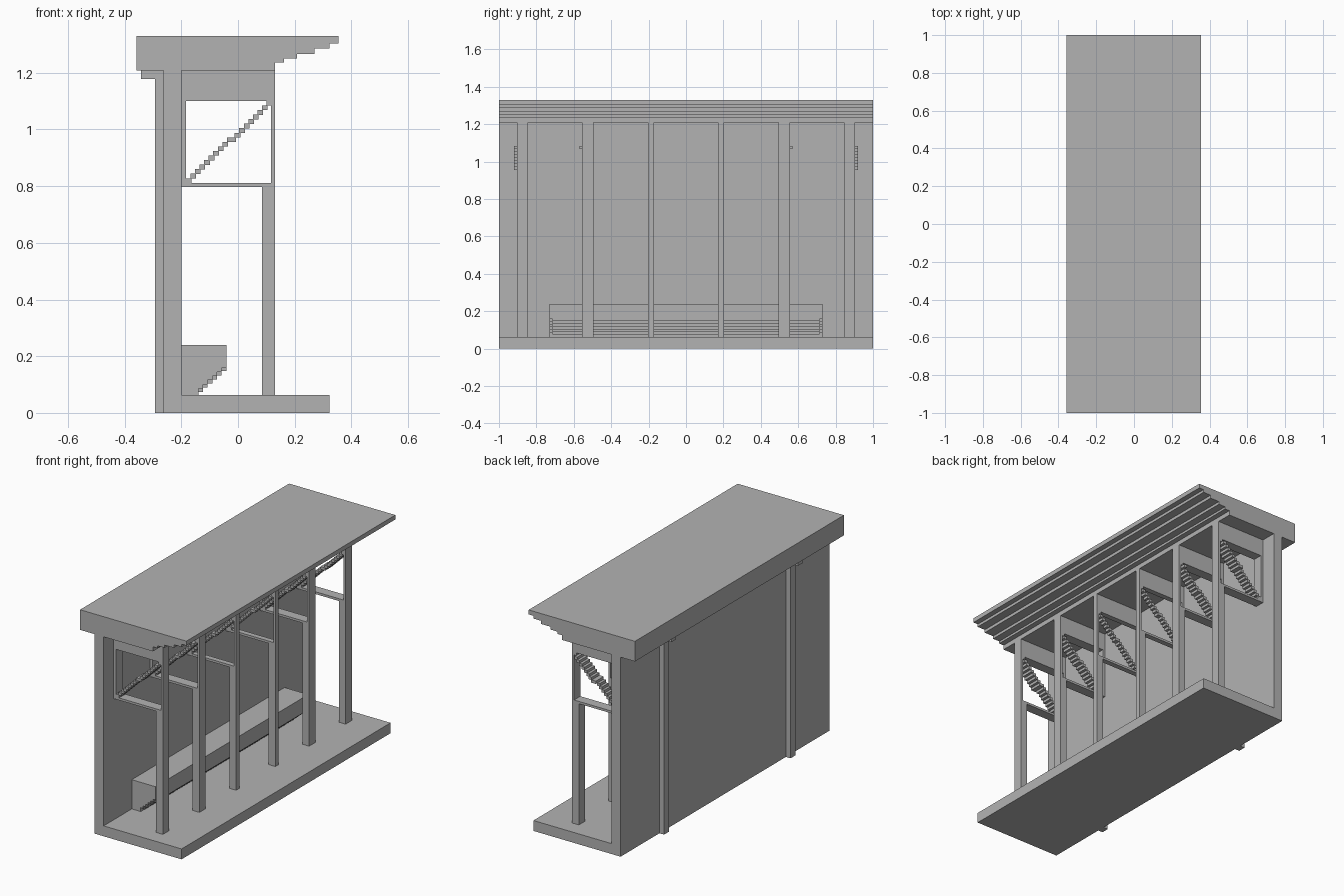
import bpy
import bmesh

if "Cube" in bpy.data.objects:
    bpy.data.objects.remove(bpy.data.objects["Cube"], do_unlink=True)

grey = bpy.data.materials.new("plain grey")
grey.use_nodes = True
colour = (0.45, 0.45, 0.45, 1)
grey.diffuse_color = colour
grey.node_tree.nodes["Principled BSDF"].inputs["Base Color"].default_value = colour


def finish(name, bm):
    bmesh.ops.recalc_face_normals(bm, faces=bm.faces)
    mesh = bpy.data.meshes.new(name)
    bm.to_mesh(mesh)
    bm.free()
    mesh.materials.append(grey)
    obj = bpy.data.objects.new(name, mesh)
    bpy.context.collection.objects.link(obj)
    return obj


def add_prism(bm, outline, y0, y1):
    """Extrude an x-z outline along y."""
    face = bm.faces.new([bm.verts.new((x, y0, z)) for x, z in outline])
    moved = bmesh.ops.extrude_face_region(bm, geom=[face])["geom"]
    verts = [v for v in moved if isinstance(v, bmesh.types.BMVert)]
    bmesh.ops.translate(bm, verts=verts, vec=(0, y1 - y0, 0))


def add_box(bm, x0, x1, y0, y1, z0, z1):
    add_prism(bm, [(x0, z0), (x1, z0), (x1, z1), (x0, z1)], y0, y1)


def box(name, *dims):
    bm = bmesh.new()
    add_box(bm, *dims)
    return finish(name, bm)


def prism(name, outline, y0, y1):
    bm = bmesh.new()
    add_prism(bm, outline, y0, y1)
    return finish(name, bm)


WALL_X, POST_X = -0.2, 0.13
FLOOR_Z, ROOF_Z, TOP_Z = 0.063, 1.208, 1.33

# Floor slab and back wall
box("floor", WALL_X, 0.322, -1, 1, 0, FLOOR_Z)
box("back_wall", -0.262, WALL_X, -1, 1, 0, ROOF_Z)

# Roof with a stepped front overhang
roof = [(-0.358, ROOF_Z), (POST_X, ROOF_Z)]
low = ROOF_Z
x = POST_X
for nx, nz in [(0.162, 1.236), (0.208, 1.25), (0.27, 1.267), (0.322, 1.286), (0.354, 1.303)]:
    roof += [(x, nz), (nx, nz)]
    x = nx
roof += [(x, TOP_Z), (-0.358, TOP_Z)]
prism("roof", roof, -1, 1)

# Rear posts with brackets under the eaves
for side, s in (("left", 1), ("right", -1)):
    y = s * 0.605
    box("rear_post_" + side, -0.293, -0.262, y - 0.023, y + 0.023, 0, ROOF_Z)
    box("rear_bracket_" + side, -0.342, -0.293, y - 0.023, y + 0.023, 1.178, ROOF_Z)


# Bench with a stepped underside
def bench_outline(lift):
    pts = [(WALL_X, 0.24), (-0.041, 0.24)]
    steps = 6
    for i in range(steps):
        px = -0.041 - i * 0.0165
        z = 0.147 + lift - i * 0.0145
        pts += [(px, z), (px - 0.0165, z)]
    return pts + [(pts[-1][0], FLOOR_Z), (WALL_X, FLOOR_Z)]


prism("bench", bench_outline(0), -0.715, 0.715)
for side, s in (("left", 1), ("right", -1)):
    prism("bench_end_" + side, bench_outline(0.012), s * 0.715, s * 0.731)

# Six frames: front post, open square panel and stepped diagonal brace
IN_X0, IN_X1, IN_Z0, IN_Z1 = -0.184, 0.117, 0.811, 1.1
STEPS = 18
frames = [(s * c, w, s, kind) for s in (-1, 1)
          for c, w, kind in ((0.874, 0.03, 0), (0.525, 0.03, 1), (0.188, 0.016, 2))]
for n, (yc, half, s, kind) in enumerate(frames):
    y0, y1 = yc - half, yc + half
    box(f"front_post_{n}", 0.085, POST_X, y0, y1, FLOOR_Z, 0.797)

    bm = bmesh.new()
    add_box(bm, WALL_X, POST_X, y0, y1, IN_Z1, ROOF_Z)
    add_box(bm, WALL_X, POST_X, y0, y1, 0.797, IN_Z0)
    add_box(bm, WALL_X, IN_X0, y0, y1, IN_Z0, IN_Z1)
    add_box(bm, IN_X1, POST_X, y0, y1, IN_Z0, IN_Z1)
    finish(f"panel_frame_{n}", bm)

    bm = bmesh.new()
    dx = (IN_X1 - IN_X0) / (STEPS + 0.7)
    dz = (IN_Z1 - IN_Z0) / STEPS
    for i in range(STEPS):
        bx = IN_X0 + i * dx + (0.7 * dx if i > 9 else 0)
        width = dx * (1.95 if i == 9 else 1.25)
        z = IN_Z0 + i * dz
        # Upper steps stand slightly proud of the outer face
        proud = 0.015 if (kind == 0 and 9 <= i < 17) or (kind == 1 and i == 16) else 0
        a, b = (y0, y1 + proud) if s > 0 else (y0 - proud, y1)
        add_box(bm, bx, bx + width, a, b, z, z + dz * 1.05)
    finish(f"brace_{n}", bm)
